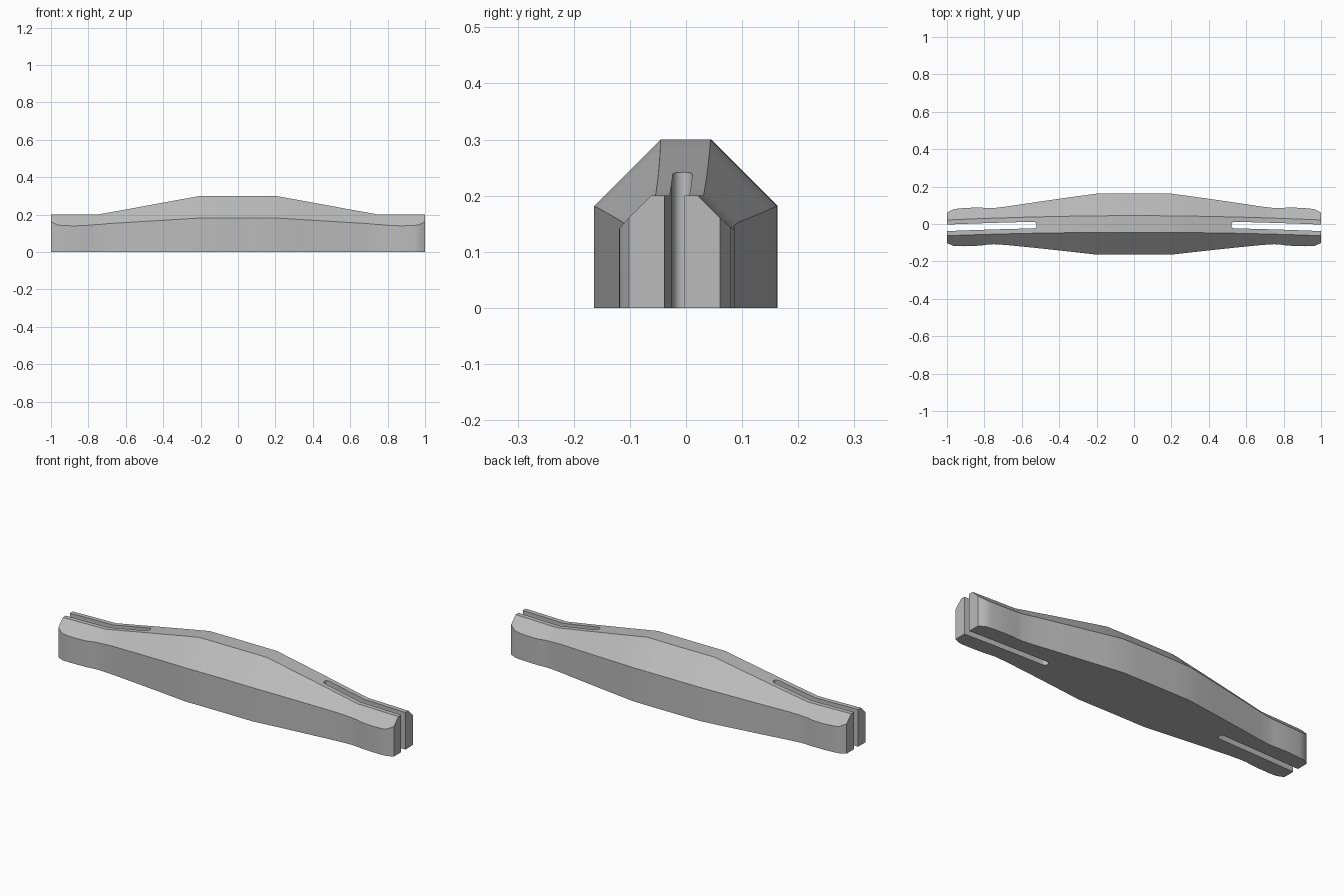
import bpy, bmesh, math

if "Cube" in bpy.data.objects:
    bpy.data.objects.remove(bpy.data.objects["Cube"])

# Half of the length profile: (x, half width, top height)
HALF = [(0.0, .163, .30), (.10, .163, .30), (.20, .163, .30), (.30, .1505, .282),
        (.40, .138, .2636), (.50, .1255, .2455), (.60, .113, .227), (.68, .103, .2127),
        (.75, .0965, .20), (.78, .0975, .20), (.82, .1015, .20), (.87, .1025, .20),
        (.91, .102, .20), (.94, .1005, .20), (.965, .098, .20), (.98, .091, .20), (1.0, .081, .20)]
SLOT_HALF = .0175


def bow(x):
    """Sideways shift of the gently curved centre line."""
    return -.0205 * x * x


def loft(name, rings):
    """Skin a list of equal-length closed cross-sections and cap the ends."""
    bm = bmesh.new()
    vs = [[bm.verts.new(p) for p in ring] for ring in rings]
    n = len(rings[0])
    for a, b in zip(vs, vs[1:]):
        for i in range(n):
            j = (i + 1) % n
            bm.faces.new((a[i], a[j], b[j], b[i]))
    bm.faces.new(vs[0])
    bm.faces.new(vs[-1])
    bmesh.ops.recalc_face_normals(bm, faces=bm.faces)
    me = bpy.data.meshes.new(name)
    bm.to_mesh(me)
    bm.free()
    ob = bpy.data.objects.new(name, me)
    bpy.context.collection.objects.link(ob)
    return ob


# Body: flat-bottomed bar with 45 degree chamfers along the top
stations = [(-x, w, h) for x, w, h in reversed(HALF[1:])] + HALF
rings = []
for x, w, h in stations:
    c, t = bow(x), .045 - .003 * abs(x)
    s = h - (w - t)
    rings.append([(x, c - w, 0), (x, c + w, 0), (x, c + w, s),
                  (x, c + t, h), (x, c - t, h), (x, c - w, s)])
body = loft("bar_body", rings)

grey = bpy.data.materials.new("grey")
grey.diffuse_color = (.5, .5, .5, 1)
grey.use_nodes = True
grey.node_tree.nodes["Principled BSDF"].inputs["Base Color"].default_value = grey.diffuse_color
body.data.materials.append(grey)

# Round-ended slots cut through both ends, following the bow
for side in (-1, 1):
    path = [(.52 + SLOT_HALF * (1 - math.cos(a)), SLOT_HALF * math.sin(a))
            for a in (math.radians(d) for d in (6, 25, 45, 65, 90))]
    path += [(x, SLOT_HALF) for x in (.65, .75, .85, .95, 1.05)]
    rings = [[(side * x, bow(x) - w, -.1), (side * x, bow(x) + w, -.1),
              (side * x, bow(x) + w, .5), (side * x, bow(x) - w, .5)] for x, w in path]
    cutter = loft("slot_cutter", rings)
    cutter.hide_render = True
    cutter.data.materials.append(grey)
    mod = body.modifiers.new("slot", 'BOOLEAN')
    mod.operation = 'DIFFERENCE'
    mod.solver = 'EXACT'
    mod.object = cutter
    bpy.context.view_layer.objects.active = body
    body.select_set(True)
    bpy.ops.object.modifier_apply(modifier=mod.name)
    bpy.data.objects.remove(cutter)

bpy.ops.object.shade_smooth_by_angle(angle=math.radians(25))
